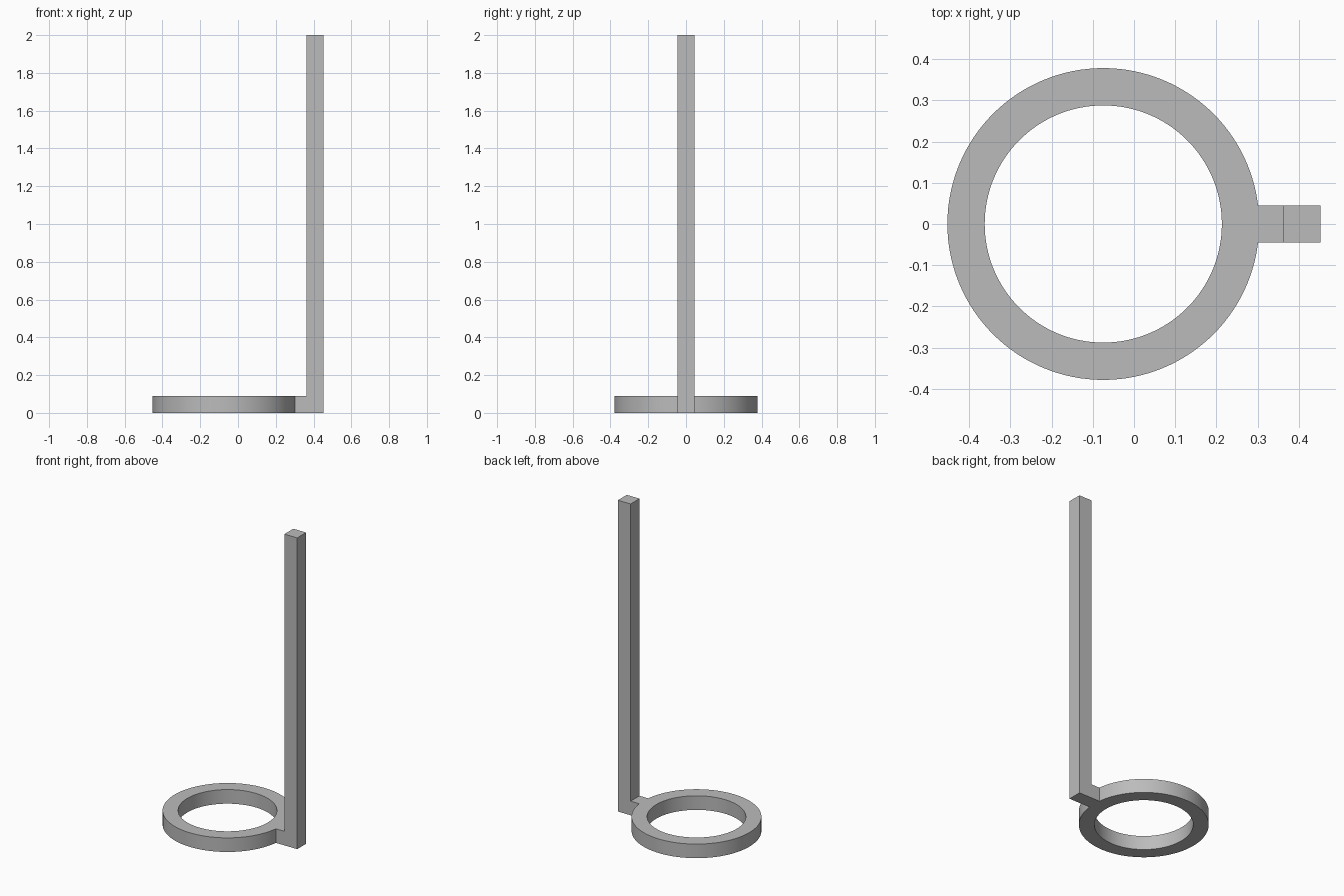
import bpy, bmesh, math

cube = bpy.data.objects.get("Cube")
if cube:
    bpy.data.objects.remove(cube, do_unlink=True)

BAR = 0.0905          # thickness shared by ring, arm and post
RING_X = -0.0745      # ring centre
OUTER, INNER = 0.378, 0.2875
END_X = 0.4525        # outer face of the post
SEGMENTS = 128

grey = bpy.data.materials.new("plain_grey")
grey.use_nodes = True
colour = (0.5, 0.5, 0.5, 1)
grey.diffuse_color = colour
grey.node_tree.nodes["Principled BSDF"].inputs["Base Color"].default_value = colour


def finish(name, bm):
    bmesh.ops.recalc_face_normals(bm, faces=bm.faces)
    mesh = bpy.data.meshes.new(name)
    bm.to_mesh(mesh)
    bm.free()
    mesh.materials.append(grey)
    obj = bpy.data.objects.new(name, mesh)
    bpy.context.collection.objects.link(obj)
    return obj


# Flat ring: square section spun around its own axis
bm = bmesh.new()
corners = [(INNER, 0), (OUTER, 0), (OUTER, BAR), (INNER, BAR)]
verts = [bm.verts.new((RING_X + r, 0, z)) for r, z in corners]
edges = [bm.edges.new((verts[i], verts[(i + 1) % 4])) for i in range(4)]
bmesh.ops.spin(bm, geom=verts + edges, cent=(RING_X, 0, 0), axis=(0, 0, 1),
               angle=math.tau, steps=SEGMENTS, use_merge=True)
bmesh.ops.remove_doubles(bm, verts=bm.verts, dist=0.0001)
ring = finish("base_ring", bm)
bpy.ops.object.select_all(action="DESELECT")
ring.select_set(True)
bpy.context.view_layer.objects.active = ring
bpy.ops.object.shade_smooth_by_angle(angle=math.radians(30))

# Arm and upright post: one L-shaped profile extruded across its width
bm = bmesh.new()
start = RING_X + math.sqrt(OUTER ** 2 - (BAR / 2) ** 2)
post_x = END_X - BAR
profile = [(start, 0), (END_X, 0), (END_X, 2), (post_x, 2), (post_x, BAR), (start, BAR)]
face = bm.faces.new([bm.verts.new((x, -BAR / 2, z)) for x, z in profile])
side = bmesh.ops.extrude_face_region(bm, geom=[face])["geom"]
bmesh.ops.translate(bm, vec=(0, BAR, 0),
                    verts=[v for v in side if isinstance(v, bmesh.types.BMVert)])
finish("arm_and_post", bm)
